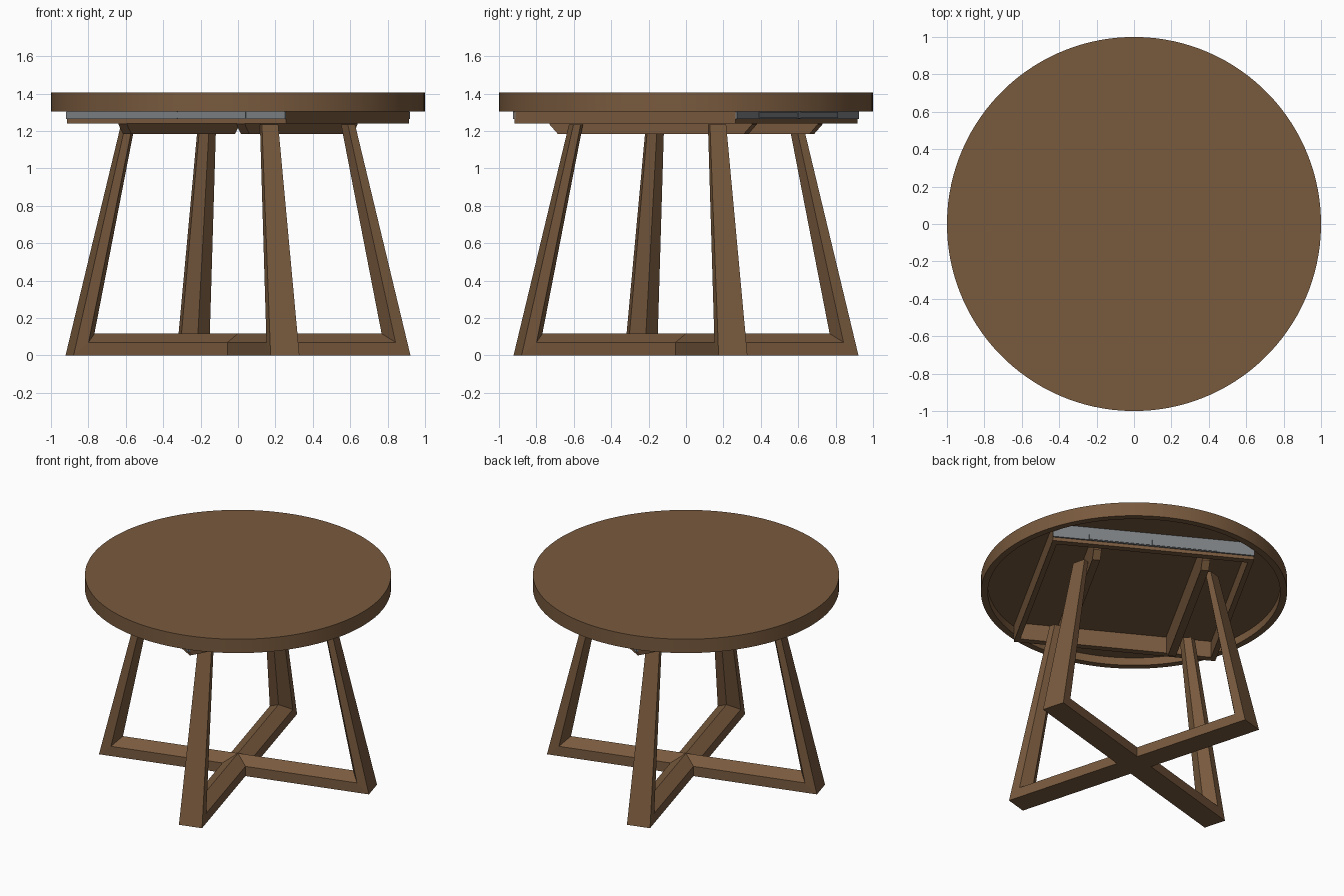
import bpy, bmesh, math
from mathutils import Matrix

if "Cube" in bpy.data.objects:
    bpy.data.objects.remove(bpy.data.objects["Cube"])

SEAM = math.radians(60.9)      # direction of the seam across the top


def material(name, rgb):
    m = bpy.data.materials.new(name)
    m.diffuse_color = (*rgb, 1)
    m.use_nodes = True
    m.node_tree.nodes["Principled BSDF"].inputs["Base Color"].default_value = m.diffuse_color
    return m


wood = material("brown wood", (0.19, 0.102, 0.048))
metal = material("grey metal", (0.2, 0.215, 0.225))


def finish(name, bm, mat, angle, smooth=False):
    bmesh.ops.recalc_face_normals(bm, faces=bm.faces)
    me = bpy.data.meshes.new(name)
    bm.to_mesh(me)
    bm.free()
    me.transform(Matrix.Rotation(angle, 4, 'Z'))
    me.materials.append(mat)
    ob = bpy.data.objects.new(name, me)
    bpy.context.collection.objects.link(ob)
    if smooth:
        bpy.ops.object.select_all(action='DESELECT')
        bpy.context.view_layer.objects.active = ob
        ob.select_set(True)
        bpy.ops.object.shade_smooth_by_angle(angle=math.radians(30))
    return ob


def loft(name, rings, mat, angle):
    """Skin a row of equal point rings and cap both ends."""
    bm = bmesh.new()
    vs = [[bm.verts.new(p) for p in r] for r in rings]
    n = len(vs[0])
    for a, b in zip(vs, vs[1:]):
        for i in range(n):
            j = (i + 1) % n
            bm.faces.new((a[i], a[j], b[j], b[i]))
    bm.faces.new(vs[0])
    bm.faces.new(vs[-1])
    return finish(name, bm, mat, angle)


def box(name, x0, x1, y0, y1, z0, z1, mat=wood):
    ring = lambda z: [(x0, y0, z), (x1, y0, z), (x1, y1, z), (x0, y1, z)]
    return loft(name, [ring(z0), ring(z1)], mat, SEAM)


# Table top: two half discs, hollowed below, meeting along the seam
TOP, RIM, RECESS, INNER = 1.405, 1.305, 1.36, 0.955
SEG = 64
for side, start in (("left", 0), ("right", math.pi)):
    bm = bmesh.new()
    profile = [(1, TOP), (1, RIM), (INNER, RIM), (INNER, RECESS)]
    rows = []
    for i in range(SEG + 1):
        a = start + math.pi * i / SEG
        rows.append([bm.verts.new((r * math.cos(a), r * math.sin(a), z)) for r, z in profile])
    for a, b in zip(rows, rows[1:]):
        for k in range(3):
            bm.faces.new((a[k], a[k + 1], b[k + 1], b[k]))
    bm.faces.new([r[0] for r in rows])
    bm.faces.new([r[3] for r in rows])
    a, b = rows[0], rows[-1]
    bm.faces.new((a[0], a[1], a[2], a[3], b[3], b[2], b[1], b[0]))
    finish("top_half_" + side, bm, wood, SEAM, smooth=True)

for s, tag in ((-1, "front"), (1, "back")):
    # Slide rails across the seam, with chamfered metal runners on the outside
    box("slide_rail_" + tag, s * 0.63, s * 0.675, -0.67, 0.67, 1.24, 1.359)
    outline = [(-0.67, 1.265), (0.67, 1.265), (0.67, 1.3), (0.61, 1.358), (-0.61, 1.358), (-0.67, 1.3)]
    loft("metal_runner_" + tag,
         [[(s * u, v, z) for v, z in outline] for u in (0.67, 0.686)], metal, SEAM)
    # Raised middle channel and stop of the runner
    box("runner_channel_" + tag, s * 0.68, s * 0.69, -0.43, 0.43, 1.268, 1.302, metal)
    box("runner_stop_" + tag, s * 0.685, s * 0.693, -0.012, 0.012, 1.266, 1.304, metal)

for s, tag in ((-1, "right"), (1, "left")):
    # Side boards parallel to the seam
    box("side_board_" + tag, -0.67, 0.67, s * 0.635, s * 0.67, 1.24, 1.359)
    # Lower bearers with undercut ends, carrying the leg tops
    outline = [(-0.57, 1.185), (0.57, 1.185), (0.62, 1.235), (0.62, 1.359), (-0.62, 1.359), (-0.62, 1.235)]
    loft("bearer_" + tag,
         [[(u, s * v, z) for u, z in outline] for v in (0.335, 0.387)], wood, SEAM)


# Crossed leg frames: flat outside, ridged inside, legs tapering upward
def leg_ring(s, outer, shoulder, ridge, w):
    (ro, zo), (rs, zs), (rr, zr) = outer, shoulder, ridge
    return [(s * ro, -w, zo), (s * ro, w, zo), (s * rs, w, zs), (s * rr, 0, zr), (s * rs, -w, zs)]


def top_ring(s):
    return leg_ring(s, (0.637, 1.235), (0.597, 1.235), (0.572, 1.235), 0.045)


def foot_ring(s):
    return leg_ring(s, (0.935, 0), (0.852, 0.07), (0.797, 0.117), 0.08)


for name, deg in (("leg_frame_side", 15.6), ("leg_frame_front", 105.6)):
    loft(name, [top_ring(-1), foot_ring(-1), foot_ring(1), top_ring(1)], wood, math.radians(deg))
